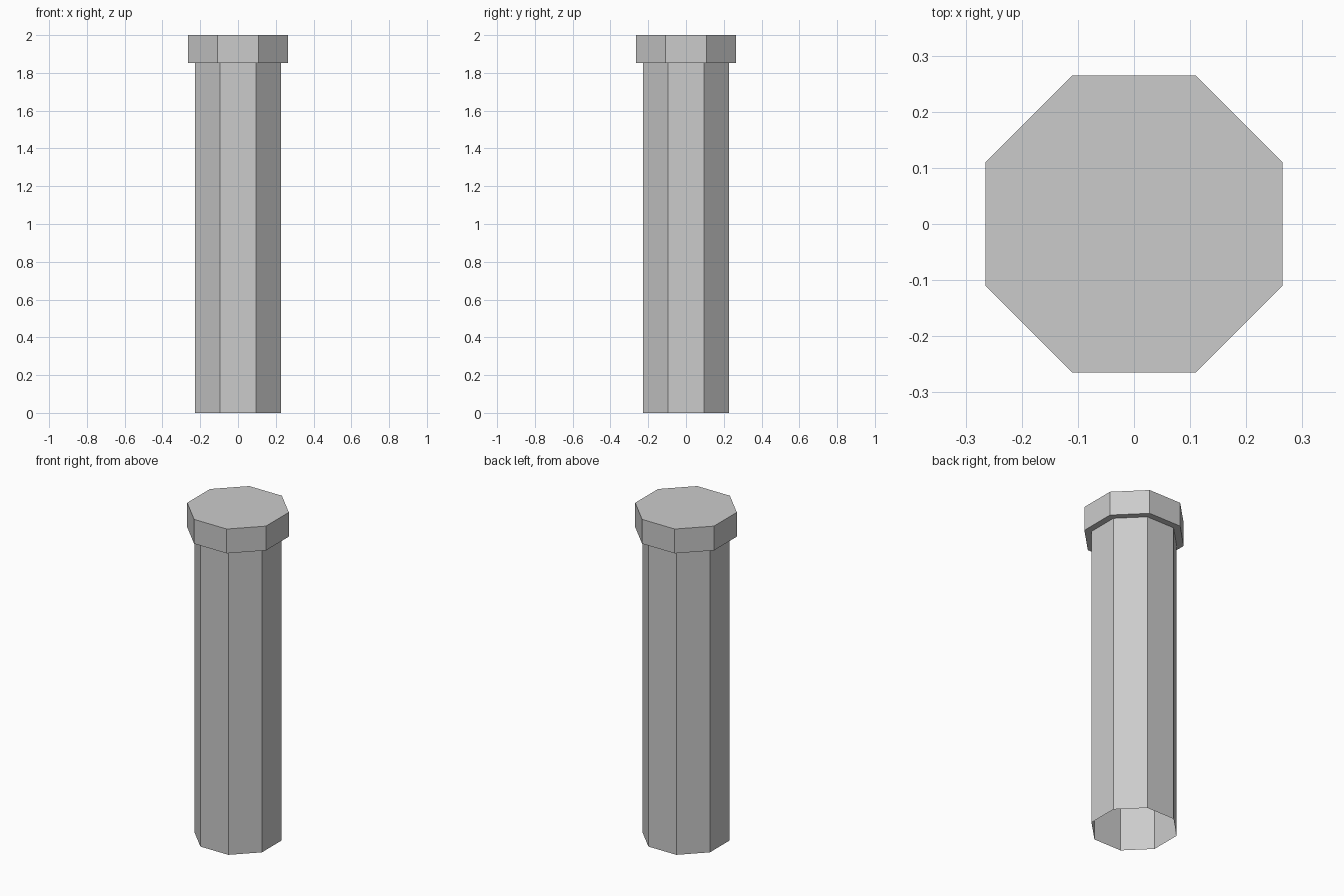
import bpy
import bmesh
import math

cube = bpy.data.objects.get("Cube")
if cube:
    bpy.data.objects.remove(cube, do_unlink=True)

SIDES = 8
GREY = (0.6, 0.6, 0.6, 1.0)

stone = bpy.data.materials.new("plain_grey")
stone.use_nodes = True
stone.diffuse_color = GREY
stone.node_tree.nodes["Principled BSDF"].inputs["Base Color"].default_value = GREY


def ring(bm, apothem, z):
    """Octagon of vertices with flat sides facing the axes."""
    radius = apothem / math.cos(math.pi / SIDES)
    angles = [(i + 0.5) * math.tau / SIDES for i in range(SIDES)]
    return [bm.verts.new((radius * math.cos(a), radius * math.sin(a), z)) for a in angles]


def octagonal_part(name, profile, close_top):
    """Skin a profile of (apothem, height) pairs, open at the bottom."""
    bm = bmesh.new()
    rings = [ring(bm, apothem, z) for apothem, z in profile]
    for low, high in zip(rings, rings[1:]):
        for i in range(SIDES):
            j = (i + 1) % SIDES
            bm.faces.new((low[i], low[j], high[j], high[i]))
    if close_top:
        bm.faces.new(rings[-1])
    mesh = bpy.data.meshes.new(name)
    bm.to_mesh(mesh)
    bm.free()
    mesh.materials.append(stone)
    obj = bpy.data.objects.new(name, mesh)
    bpy.context.collection.objects.link(obj)
    return obj


SHAFT, CAP = 0.227, 0.265
CAP_BASE, TOP = 1.852, 2.0

# Hollow shaft, open underneath
octagonal_part("shaft", [(SHAFT, 0), (SHAFT, CAP_BASE)], close_top=False)

# Wider cap with an overhanging ledge and a flat top
octagonal_part("cap", [(SHAFT, CAP_BASE), (CAP, CAP_BASE), (CAP, TOP)], close_top=True)
